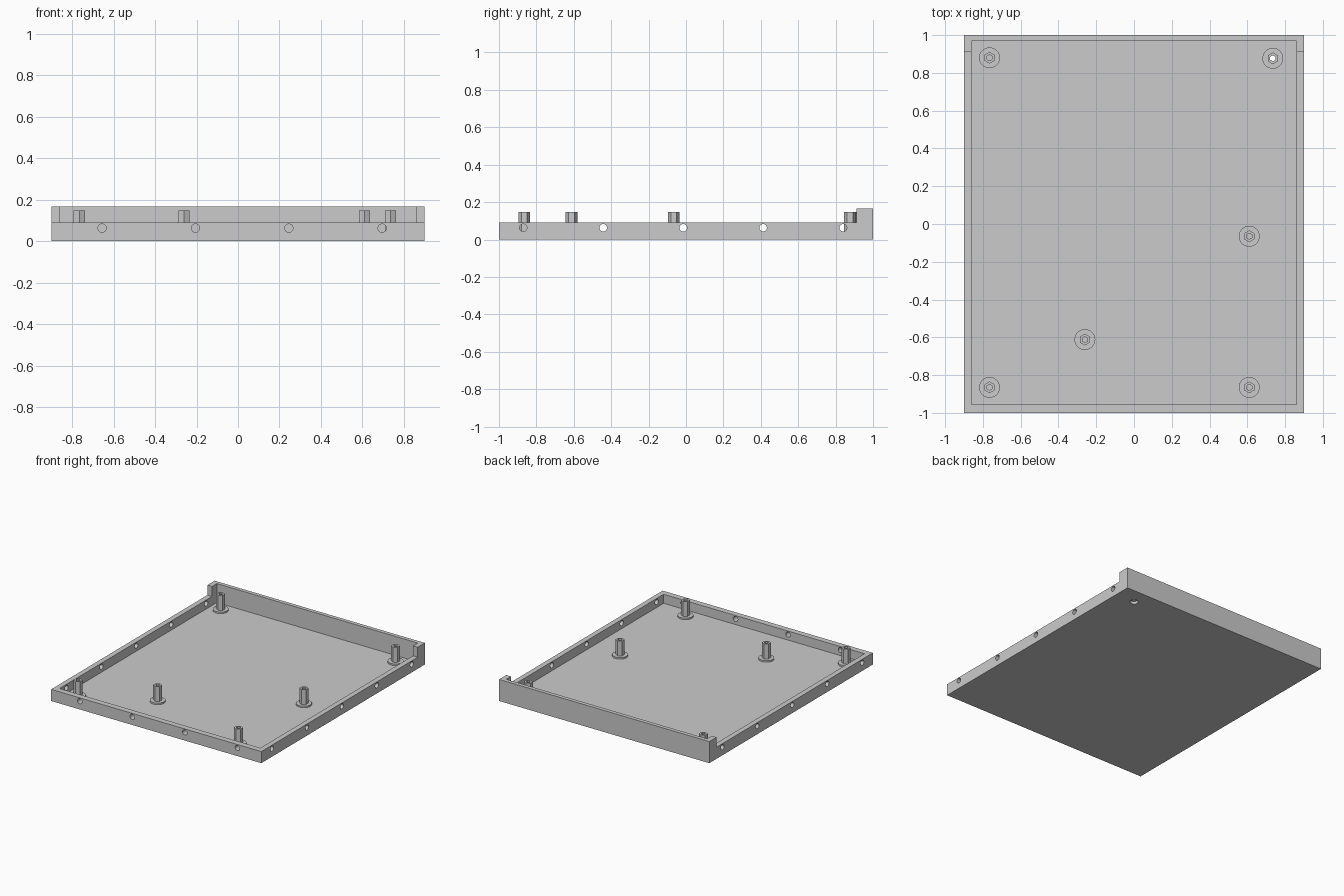
import bpy
import bmesh
import math
from mathutils import Matrix, Vector

cube = bpy.data.objects.get("Cube")
if cube:
    bpy.data.objects.remove(cube, do_unlink=True)

FLOOR, RIM, BACK = 0.02, 0.09, 0.167

grey = bpy.data.materials.new("plain grey")
grey.use_nodes = True
colour = (0.6, 0.6, 0.6, 1)
grey.diffuse_color = colour
grey.node_tree.nodes["Principled BSDF"].inputs["Base Color"].default_value = colour


def make_object(name, bm):
    bmesh.ops.recalc_face_normals(bm, faces=bm.faces)
    mesh = bpy.data.meshes.new(name)
    bm.to_mesh(mesh)
    bm.free()
    mesh.materials.append(grey)
    obj = bpy.data.objects.new(name, mesh)
    bpy.context.collection.objects.link(obj)
    return obj


def box(name, low, high):
    bm = bmesh.new()
    low, high = Vector(low), Vector(high)
    size = high - low
    bmesh.ops.create_cube(bm, size=1, matrix=Matrix.Translation((low + high) / 2) @ Matrix.Diagonal((*size, 1)))
    return make_object(name, bm)


def rod(name, centre, radius, length, axis):
    bm = bmesh.new()
    turn = Vector(axis).to_track_quat("Z", "Y").to_matrix().to_4x4()
    bmesh.ops.create_cone(bm, cap_ends=True, segments=32, radius1=radius, radius2=radius,
                          depth=length, matrix=Matrix.Translation(centre) @ turn)
    return make_object(name, bm)


def tube(name, x, y, sides, outer, inner, z0, z1):
    bm = bmesh.new()
    profile = [(outer, z0), (outer, z1), (inner, z1), (inner, z0)]
    rings = []
    for i in range(sides):
        a = math.pi / 2 + math.tau * i / sides
        rings.append([bm.verts.new((x + r * math.cos(a), y + r * math.sin(a), z)) for r, z in profile])
    for i in range(sides):
        a, b = rings[i], rings[(i + 1) % sides]
        for j in range(4):
            k = (j + 1) % 4
            bm.faces.new((a[j], b[j], b[k], a[k]))
    return make_object(name, bm)


def smooth(obj):
    bpy.ops.object.select_all(action="DESELECT")
    obj.select_set(True)
    bpy.context.view_layer.objects.active = obj
    bpy.ops.object.shade_smooth_by_angle(angle=math.radians(30))


def cut(target, cutter):
    cutter.hide_render = True
    mod = target.modifiers.new("cut", "BOOLEAN")
    mod.operation = "DIFFERENCE"
    mod.solver = "EXACT"
    mod.object = cutter
    bpy.context.view_layer.objects.active = target
    bpy.ops.object.modifier_apply(modifier=mod.name)
    bpy.data.objects.remove(cutter, do_unlink=True)


# Tray with a low rim and a tall back wall
tray = box("tray", (-0.9, -1, 0), (0.9, 1, BACK))
cut(tray, box("pocket", (-0.86, -0.955, FLOOR), (0.86, 0.97, 1)))
cut(tray, box("rim_step", (-2, -2, RIM), (2, 0.912, 1)))

# Screw holes through the front and side walls
for i in range(4):
    cut(tray, rod("front_hole", (-0.655 + 0.45 * i, -0.98, 0.063), 0.02, 0.1, (0, 1, 0)))
for side in (-1, 1):
    for i in range(5):
        cut(tray, rod("side_hole", (side * 0.88, -0.87 + 0.4275 * i, 0.063), 0.02, 0.1, (1, 0, 0)))

# Hexagonal standoffs on round feet
standoffs = [(-0.765, 0.88), (0.735, 0.877), (0.61, -0.065),
             (-0.26, -0.612), (-0.765, -0.865), (0.61, -0.865)]
for n, (x, y) in enumerate(standoffs, 1):
    tube(f"standoff_post_{n}", x, y, 6, 0.031, 0.016, FLOOR, 0.147)
    smooth(tube(f"standoff_foot_{n}", x, y, 48, 0.055, 0.022, FLOOR, 0.032))

# One standoff is open through the floor
x, y = standoffs[1]
cut(tray, rod("floor_hole", (x, y, 0), 0.03, 0.1, (0, 0, 1)))
smooth(tray)
